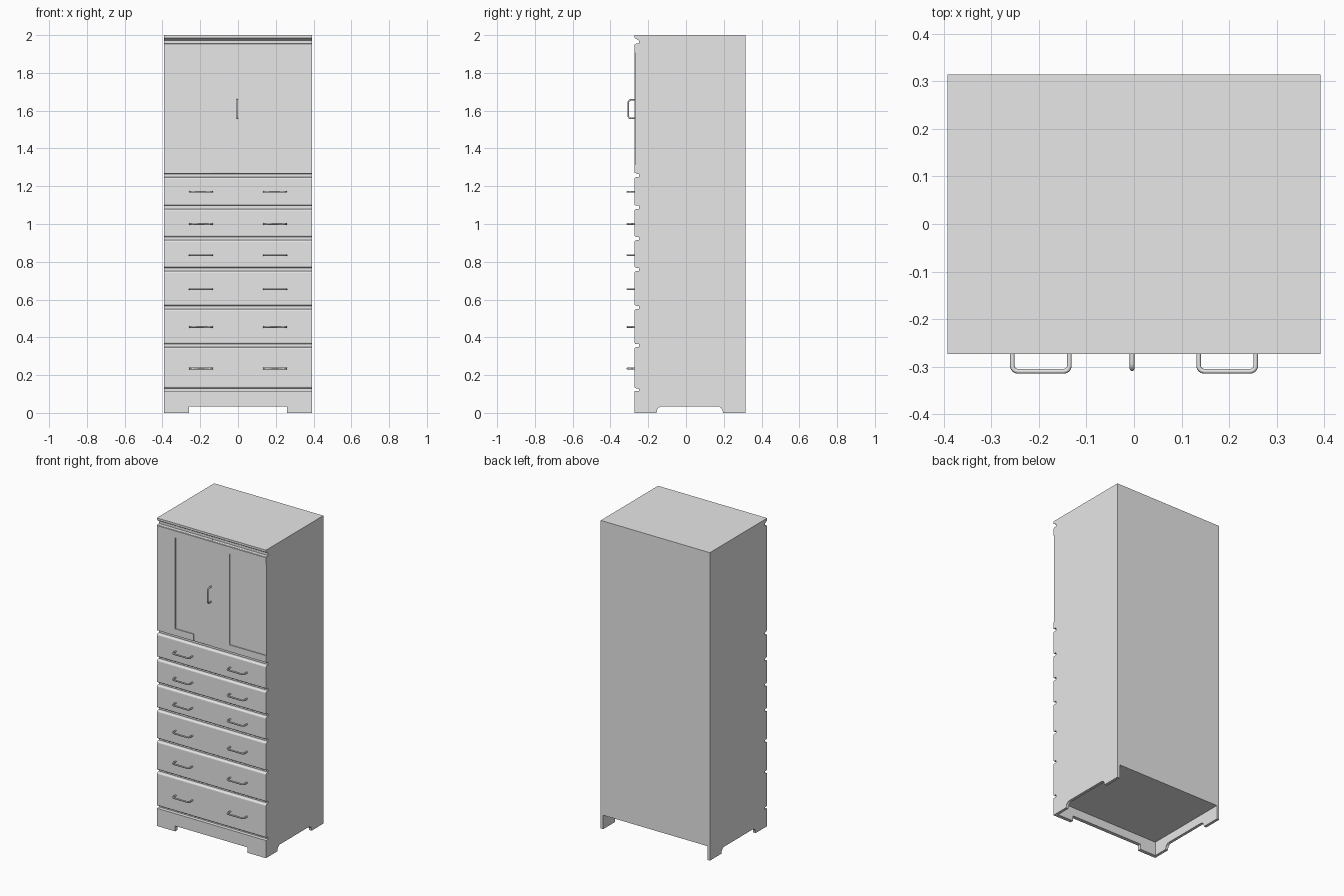
import bpy, bmesh, math
from mathutils import Vector

cube = bpy.data.objects.get("Cube")
if cube:
    bpy.data.objects.remove(cube, do_unlink=True)

grey = bpy.data.materials.new("plain grey")
grey.use_nodes = True
grey.diffuse_color = (0.8, 0.8, 0.8, 1)
grey.node_tree.nodes["Principled BSDF"].inputs["Base Color"].default_value = (0.8, 0.8, 0.8, 1)

HALF_W = 0.392
FACE, CASE, BACK = -0.273, -0.25, 0.315
SKIN = 0.018
PLINTH = 0.115


def prism(name, outline, start, end, axis):
    """Extrude a 2D outline along x (outline in y, z) or y (outline in x, z)."""
    bm = bmesh.new()
    place = (lambda p, t: (t, p[0], p[1])) if axis == "x" else (lambda p, t: (p[0], t, p[1]))
    face = bm.faces.new([bm.verts.new(place(p, start)) for p in outline])
    new = bmesh.ops.extrude_face_region(bm, geom=[face])["geom"]
    shift = Vector(place((0, 0), end - start))
    bmesh.ops.translate(bm, vec=shift, verts=[v for v in new if isinstance(v, bmesh.types.BMVert)])
    bmesh.ops.recalc_face_normals(bm, faces=bm.faces)
    mesh = bpy.data.meshes.new(name)
    bm.to_mesh(mesh)
    bm.free()
    mesh.materials.append(grey)
    obj = bpy.data.objects.new(name, mesh)
    bpy.context.collection.objects.link(obj)
    return obj


def box(name, x0, x1, y0, y1, z0, z1):
    return prism(name, [(x0, z0), (x1, z0), (x1, z1), (x0, z1)], y0, y1, "y")


def arc(cx, cz, r, a0, a1, steps=4):
    angles = [math.radians(a0 + (a1 - a0) * i / steps) for i in range(steps + 1)]
    return [(cx + r * math.cos(a), cz + r * math.sin(a)) for a in angles]


def front_board(name, x0, x1, z0, z1, face=FACE, r=0.01):
    """Board on the case front with rounded top and bottom front edges."""
    outline = [(CASE, z0)] + arc(face + r, z0 + r, r, 270, 180)
    outline += arc(face + r, z1 - r, r, 180, 90) + [(CASE, z1)]
    return prism(name, outline, x0, x1, "x")


# Case: body, side panels with arched feet, back and top
box("case_body", -HALF_W + SKIN, HALF_W - SKIN, CASE, BACK - 0.002, 0.09, 1.972)
side = [(FACE, 0), (-0.155, 0)]
side += arc(-0.125, 0.005, 0.03, 180, 90) + arc(0.165, 0.005, 0.03, 90, 0)
side += [(0.195, 0), (BACK, 0), (BACK, 1.972), (CASE, 1.972), (CASE, PLINTH), (FACE, PLINTH)]
for label, x in (("left", HALF_W - SKIN), ("right", -HALF_W)):
    prism(label + "_side_panel", side, x, x + SKIN, "x")
box("back_panel", -HALF_W + SKIN, HALF_W - SKIN, BACK - 0.01, BACK, 0.09, 1.972)
prism("top_board", [(FACE, 2), (FACE, 1.986), (CASE, 1.972), (BACK, 1.972), (BACK, 2)],
      -HALF_W, HALF_W, "x")

# Plinth with square cut between the front feet
inner = HALF_W - SKIN
prism("front_plinth", [(-inner, 0), (-0.26, 0), (-0.26, 0.035), (0.26, 0.035), (0.26, 0),
                       (inner, 0), (inner, PLINTH), (-inner, PLINTH)], FACE, CASE, "y")


def pull(name, centre, direction, length):
    """Bent bar handle lying along the given direction."""
    side_dir = Vector(direction)
    out, r, depth = Vector((0, -1, 0)), 0.012, 0.037
    path = [(-length / 2, 0)]
    path += [(a, b) for a, b in arc(-length / 2 + r, depth - r, r, 180, 90)]
    path += [(a, b) for a, b in arc(length / 2 - r, depth - r, r, 90, 0)]
    path += [(length / 2, 0)]
    curve = bpy.data.curves.new(name, "CURVE")
    curve.dimensions = "3D"
    curve.bevel_depth = 0.005
    curve.bevel_resolution = 1
    spline = curve.splines.new("POLY")
    spline.points.add(len(path) - 1)
    for point, (a, b) in zip(spline.points, path):
        point.co = (*(Vector(centre) + side_dir * a + out * b), 1)
    curve.materials.append(grey)
    obj = bpy.data.objects.new(name, curve)
    bpy.context.collection.objects.link(obj)


# Drawers: bottom, top and handle height
drawers = [(0.13, 0.348, 0.235), (0.364, 0.55, 0.455), (0.567, 0.75, 0.655),
           (0.768, 0.914, 0.835), (0.931, 1.08, 1.0), (1.097, 1.248, 1.17)]
for i, (low, high, grip) in enumerate(drawers, 1):
    front_board(f"drawer_front_{i}", -HALF_W, HALF_W, low, high)
    for label, x in (("left", 0.196), ("right", -0.196)):
        pull(f"drawer_{i}_{label}_handle", (x, FACE, grip), (1, 0, 0), 0.12)

# Doors: sunken panels with raised rails and stiles
LOW, HIGH, SUNK = 1.266, 1.956, -0.267
front_board("right_door", -HALF_W, -0.001, LOW, HIGH, SUNK, 0.006)
front_board("left_door", 0.001, HALF_W, LOW, HIGH, SUNK, 0.006)
frame = [("right_door_stile", -HALF_W, -0.26, LOW, HIGH),
         ("right_door_top_rail", -0.26, -0.001, 1.9, HIGH),
         ("right_door_bottom_rail", -0.26, -0.13, LOW, 1.315),
         ("left_door_stile", 0.001, 0.13, LOW, HIGH),
         ("left_door_top_rail", 0.13, HALF_W, 1.9, HIGH),
         ("left_door_bottom_rail", 0.13, HALF_W, LOW, 1.315)]
for name, x0, x1, z0, z1 in frame:
    box(name, x0, x1, FACE, SUNK, z0 + 0.005, z1 - 0.005 if z1 == HIGH else z1)
pull("door_handle", (-0.004, FACE + 0.005, 1.608), (0, 0, 1), 0.098)
